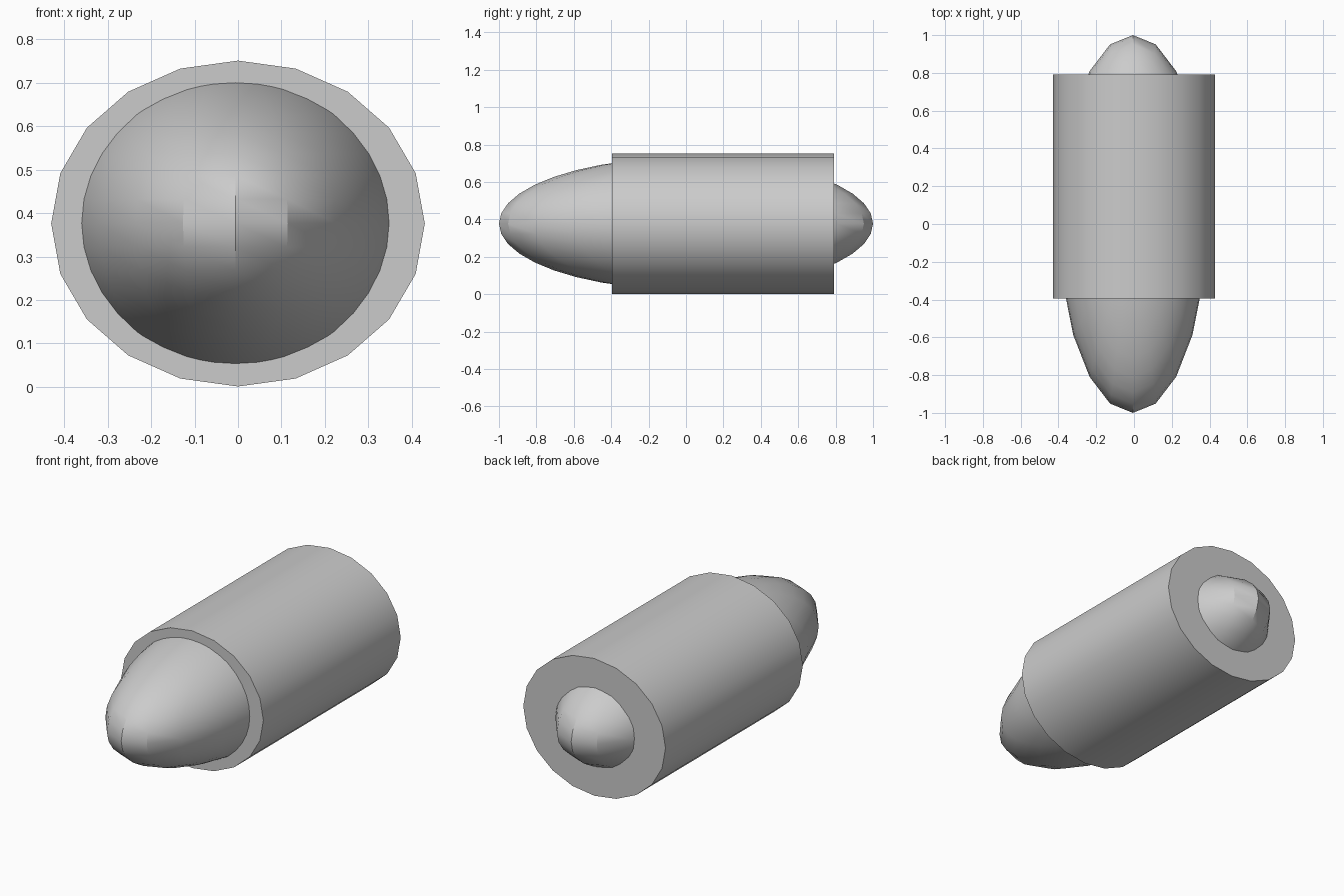
import bpy, math

if "Cube" in bpy.data.objects:
    bpy.data.objects.remove(bpy.data.objects["Cube"])


def finish(obj, name, scale):
    obj.name = name
    obj.scale = scale
    bpy.ops.object.transform_apply(location=False, rotation=True, scale=True)
    bpy.ops.object.shade_smooth_by_angle(angle=math.radians(30))


# Long ellipsoid core, poles up, tips on the y axis
bpy.ops.mesh.primitive_uv_sphere_add(segments=20, ring_count=20, radius=1,
                                     location=(-0.006, 0, 0.377))
finish(bpy.context.object, "inner_core", (0.39, 1.0, 0.353))

# 20-sided oval sleeve lying along y; its front sits at -0.39, back at 0.79
bpy.ops.mesh.primitive_cylinder_add(vertices=20, radius=1, depth=1,
                                    location=(0, 0.198, 0.376),
                                    rotation=(math.radians(90), 0, 0))
finish(bpy.context.object, "outer_sleeve", (0.43, 0.375, 1.186))
